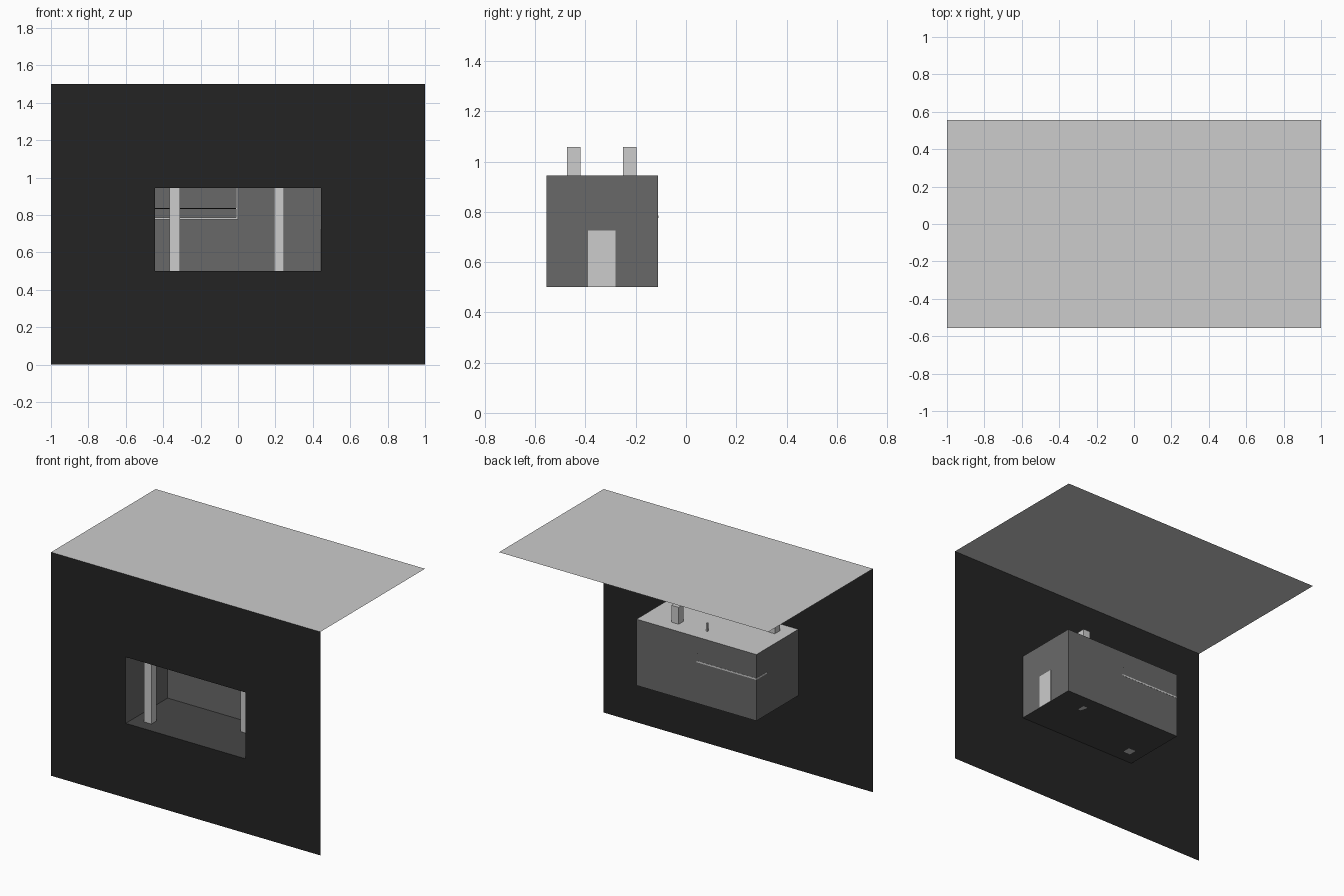
import bpy
import bmesh

if "Cube" in bpy.data.objects:
    bpy.data.objects.remove(bpy.data.objects["Cube"])


def material(name, v):
    m = bpy.data.materials.new(name)
    m.diffuse_color = (v, v, v, 1)
    m.use_nodes = True
    m.node_tree.nodes["Principled BSDF"].inputs["Base Color"].default_value = m.diffuse_color
    return m


LIGHT = material("light_grey", 0.604)
GREY = material("mid_grey", 0.141)
FLOOR = material("dark_grey", 0.061)
BLACK = material("near_black", 0.0176)


def finish(name, bm, mat):
    me = bpy.data.meshes.new(name)
    bm.to_mesh(me)
    bm.free()
    me.materials.append(mat)
    ob = bpy.data.objects.new(name, me)
    bpy.context.collection.objects.link(ob)
    return ob


def box(name, x0, x1, y0, y1, z0, z1, mat):
    bm = bmesh.new()
    bmesh.ops.create_cube(bm, size=1)
    for v in bm.verts:
        v.co = ((x0, x1)[v.co.x > 0], (y0, y1)[v.co.y > 0], (z0, z1)[v.co.z > 0])
    return finish(name, bm, mat)


def sheet(name, points, mat):
    bm = bmesh.new()
    bm.faces.new([bm.verts.new(p) for p in points])
    return finish(name, bm, mat)


W, D, H = 1.0, 0.555, 1.5            # overall half width, half depth, height
RW, RB, Z0, Z1 = 0.445, -0.111, 0.5, 0.945   # room half width, back, floor, ceiling

# Front wall: a 3 x 3 grid of panels with the middle one left open
xs, zs = (-W, -RW, RW, W), (0, Z0, Z1, H)
bm = bmesh.new()
grid = [[bm.verts.new((x, -D, z)) for z in zs] for x in xs]
for i in range(3):
    for j in range(3):
        if (i, j) != (1, 1):
            bm.faces.new((grid[i][j], grid[i + 1][j], grid[i + 1][j + 1], grid[i][j + 1]))
finish("front_wall", bm, BLACK)

# Flat roof sheet
sheet("roof", [(-W, -D, H), (W, -D, H), (W, D, H), (-W, D, H)], LIGHT)

# Room behind the opening
sheet("room_back", [(RW, RB, Z0), (-RW, RB, Z0), (-RW, RB, Z1), (RW, RB, Z1)], GREY)
sheet("room_left", [(-RW, RB, Z0), (-RW, -D, Z0), (-RW, -D, Z1), (-RW, RB, Z1)], GREY)
sheet("room_right", [(RW, -D, Z0), (RW, RB, Z0), (RW, RB, Z1), (RW, -D, Z1)], GREY)
sheet("room_floor", [(-RW, -D, Z0), (RW, -D, Z0), (RW, RB, Z0), (-RW, RB, Z0)], FLOOR)
sheet("room_ceiling", [(-RW, -D, Z1), (RW, -D, Z1), (RW, RB, Z1), (-RW, RB, Z1)], LIGHT)

# Door in the right wall
box("door", RW - 0.005, RW + 0.002, -0.39, -0.28, Z0, 0.725, LIGHT)

# Two square posts running from the floor through the ceiling
for side, x, y in (("left", -0.338, -0.447), ("right", 0.22, -0.224)):
    box(side + "_post", x - 0.027, x + 0.027, y - 0.027, y + 0.027, Z0, 1.058, LIGHT)

# Small loft in the back left corner, with its hanger and rail
box("loft", -RW - 0.001, 0, -0.222, RB + 0.001, 0.775, 0.785, LIGHT)
box("loft_hanger", -0.01, 0, -0.222, -0.212, 0.775, 1.0, LIGHT)
box("loft_front_rail", -RW, -0.01, -0.22, -0.215, 0.833, 0.838, BLACK)
box("loft_side_rail", -0.007, -0.002, -0.212, RB, 0.833, 0.838, BLACK)
